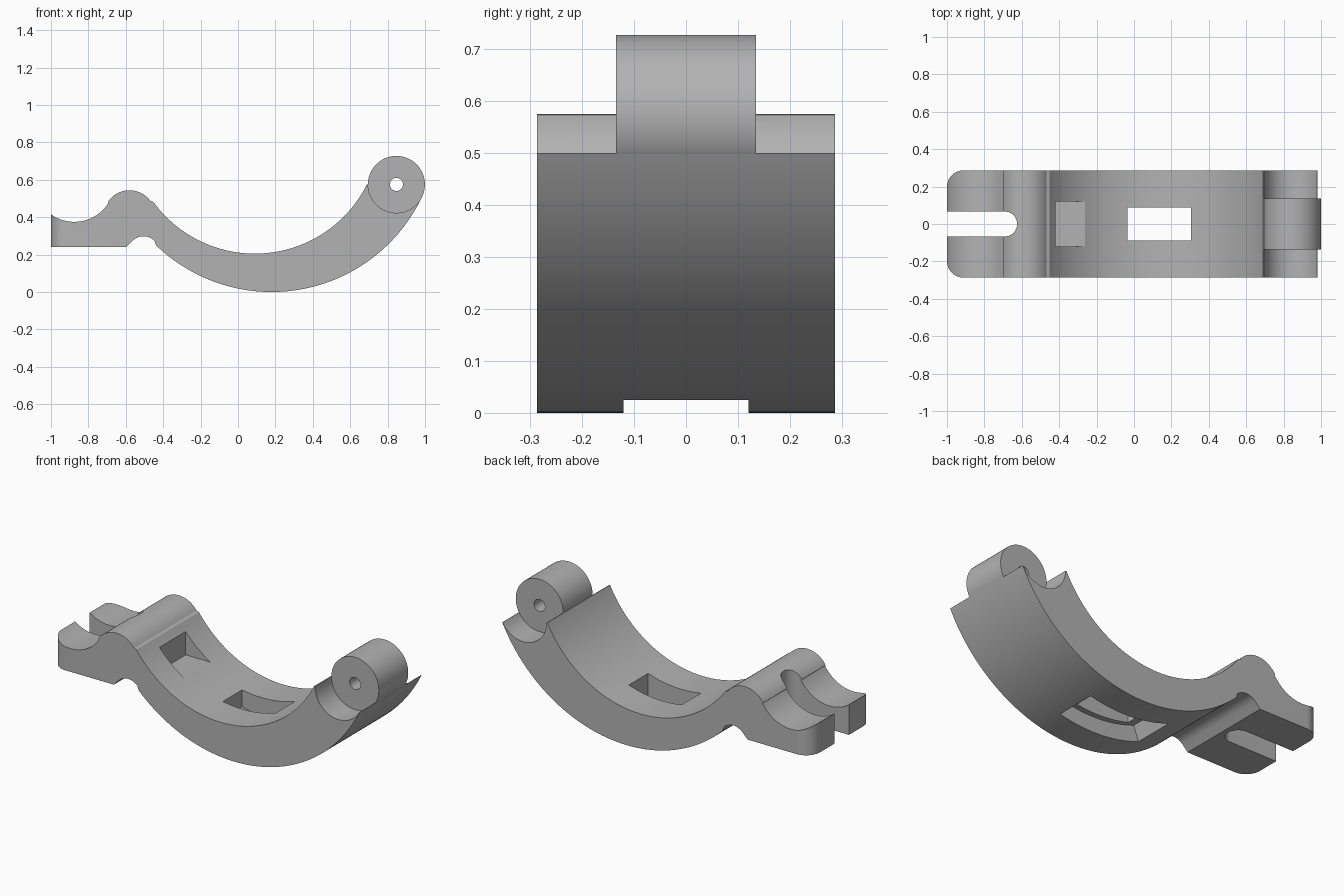
import bpy
import bmesh
from math import sin, cos, radians

old = bpy.data.objects.get("Cube")
if old:
    bpy.data.objects.remove(old, do_unlink=True)

grey = bpy.data.materials.new("plain_grey")
grey.use_nodes = True
colour = (0.45, 0.45, 0.45, 1)
grey.diffuse_color = colour
grey.node_tree.nodes["Principled BSDF"].inputs["Base Color"].default_value = colour


def arc(cx, cy, r, start, end, n=24):
    """Points along a circular arc, angles in degrees."""
    angles = [radians(start + (end - start) * i / n) for i in range(n + 1)]
    return [(cx + r * cos(a), cy + r * sin(a)) for a in angles]


def circle(cx, cy, r, n=64):
    return arc(cx, cy, r, 0, 360, n)[:-1]


def rect(x0, x1, y0, y1):
    return [(x0, y0), (x1, y0), (x1, y1), (x0, y1)]


def prism(name, outline, lo, hi, axis="y"):
    """Extrude an outline along y (side profile) or z (plan)."""
    bm = bmesh.new()
    place = (lambda p, d: (p[0], d, p[1])) if axis == "y" else (lambda p, d: (p[0], p[1], d))
    ends = [[bm.verts.new(place(p, d)) for p in outline] for d in (lo, hi)]
    for end in ends:
        bm.faces.new(end)
    n = len(outline)
    for i in range(n):
        j = (i + 1) % n
        bm.faces.new((ends[0][i], ends[0][j], ends[1][j], ends[1][i]))
    bmesh.ops.recalc_face_normals(bm, faces=bm.faces)
    mesh = bpy.data.meshes.new(name)
    bm.to_mesh(mesh)
    bm.free()
    mesh.materials.append(grey)
    obj = bpy.data.objects.new(name, mesh)
    bpy.context.collection.objects.link(obj)
    return obj


def combine(target, tool, operation):
    """Apply a boolean and discard the tool."""
    mod = target.modifiers.new(operation.lower(), "BOOLEAN")
    mod.object, mod.operation, mod.solver = tool, operation, "EXACT"
    bpy.context.view_layer.objects.active = target
    bpy.ops.object.modifier_apply(modifier=mod.name)
    bpy.data.objects.remove(tool, do_unlink=True)


HALF = 0.287          # half width of the arm
BARREL = 0.135        # half width of the hinge barrel
hinge = (0.847, 0.575)

# Side profile: clamp pad, hump, inner sweep, outer sweep, relief groove
profile = [(-1.1, 0.24)]
profile += arc(-0.875, 0.59, 0.215, 205, 328)
profile += arc(-0.58, 0.405, 0.139, 147, 36)
profile += arc(0.09, 0.875, 0.67, 216, 333.4, 64)
profile += arc(0.18, 0.89, 0.89, 334, 226, 72)
profile += arc(-0.505, 0.215, 0.083, 45, 135, 16)
profile += [(-0.597, 0.24)]
arm = prism("clamp_arm", profile, -0.4, 0.4)

# Plan outline: rounded pad corners and the open bolt slot
plan = [(1.1, -HALF), (1.1, HALF)]
plan += arc(-0.91, HALF - 0.09, 0.09, 90, 180, 16)
plan += [(-1, 0.067)]
plan += arc(-0.692, 0, 0.067, 90, -90)
plan += [(-1, -0.067)]
plan += arc(-0.91, 0.09 - HALF, 0.09, 180, 270, 16)
combine(arm, prism("plan_cutter", plan, -0.5, 1.5, "z"), "INTERSECT")

# Hinge: curved clearance on both ears, central barrel, pin hole
for lo, hi in ((-0.5, -BARREL), (BARREL, 0.5)):
    combine(arm, prism("ear_cutter", circle(*hinge, 0.152), lo, hi), "DIFFERENCE")
combine(arm, prism("hinge_barrel", circle(*hinge, 0.1525), -BARREL, BARREL), "UNION")
combine(arm, prism("pin_cutter", circle(*hinge, 0.035, 32), -0.5, 0.5), "DIFFERENCE")

# Blind pocket, through window, and wider curved recess beneath it
combine(arm, prism("pocket_cutter", rect(-0.42, -0.255, 0.305, 0.7), -0.12, 0.12), "DIFFERENCE")
combine(arm, prism("window_cutter", rect(-0.035, 0.305, -0.2, 0.6), -0.088, 0.088), "DIFFERENCE")
recess = arc(0.18, 0.89, 0.8, 249.6, 283.6) + arc(0.18, 0.89, 0.95, 283.6, 249.6)
combine(arm, prism("recess_cutter", recess, -0.12, 0.12), "DIFFERENCE")

# Smooth curves, sharp edges
bpy.ops.object.select_all(action="DESELECT")
arm.select_set(True)
bpy.context.view_layer.objects.active = arm
bpy.ops.object.shade_smooth_by_angle(angle=radians(25))
